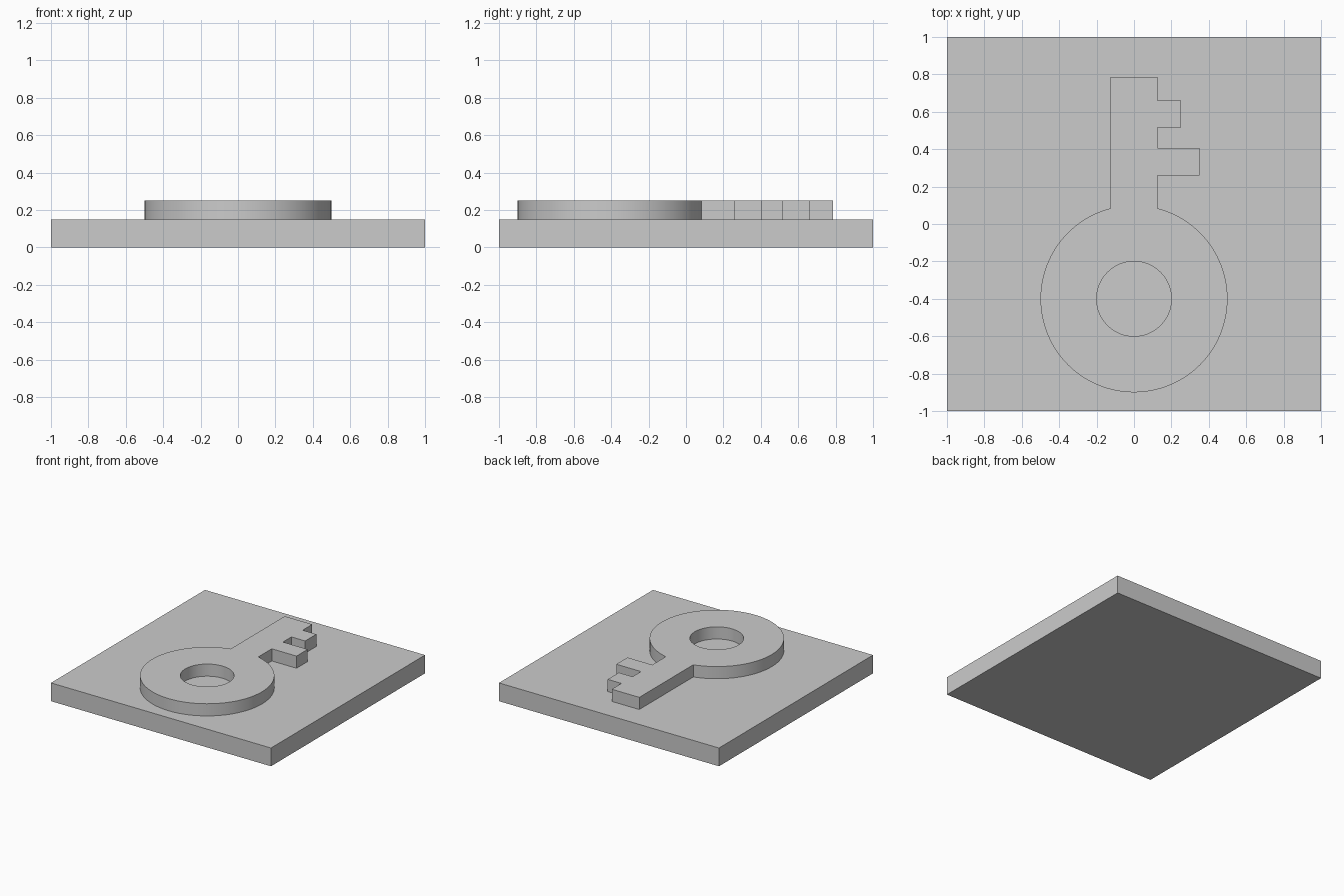
import bpy
import bmesh
from math import asin, cos, pi, sin

if "Cube" in bpy.data.objects:
    bpy.data.objects.remove(bpy.data.objects["Cube"], do_unlink=True)

# One plain grey for everything
grey = bpy.data.materials.new("plain_grey")
grey.use_nodes = True
colour = (0.6, 0.6, 0.6, 1)
grey.diffuse_color = colour
grey.node_tree.nodes["Principled BSDF"].inputs["Base Color"].default_value = colour

BASE_TOP, KEY_TOP = 0.15, 0.25
BOW_Y, BOW_R, HOLE_R, SHAFT = -0.4, 0.5, 0.2, 0.125


def arc(radius, start, sweep, count):
    """Points along an arc around the centre of the bow."""
    angles = [start + sweep * i / count for i in range(count + 1)]
    return [(radius * cos(a), BOW_Y + radius * sin(a)) for a in angles]


def plate(name, loops, bottom, top):
    """Fill closed outlines (outer edge and holes) and extrude them upward."""
    bm = bmesh.new()
    for loop in loops:
        verts = [bm.verts.new((x, y, bottom)) for x, y in loop]
        for a, b in zip(verts, verts[1:] + verts[:1]):
            bm.edges.new((a, b))
    bmesh.ops.triangle_fill(bm, edges=bm.edges[:], use_beauty=True)
    raised = bmesh.ops.extrude_face_region(bm, geom=bm.faces[:], use_keep_orig=True)
    new_verts = [g for g in raised["geom"] if isinstance(g, bmesh.types.BMVert)]
    bmesh.ops.translate(bm, verts=new_verts, vec=(0, 0, top - bottom))
    bmesh.ops.recalc_face_normals(bm, faces=bm.faces[:])
    mesh = bpy.data.meshes.new(name)
    bm.to_mesh(mesh)
    bm.free()
    mesh.materials.append(grey)
    obj = bpy.data.objects.new(name, mesh)
    bpy.context.collection.objects.link(obj)
    return obj


# Square base slab
plate("base_slab", [[(-1, -1), (1, -1), (1, 1), (-1, 1)]], 0, BASE_TOP)

# Key outline: round bow, open at the back where the shaft leaves it
gap = asin(SHAFT / BOW_R)
outline = arc(BOW_R, pi / 2 + gap, 2 * (pi - gap), 96)

# Right edge of the shaft with two teeth, then the square tip
for near, far, reach in [(0.26, 0.405, 0.35), (0.515, 0.66, 0.25)]:
    outline += [(SHAFT, near), (reach, near), (reach, far), (SHAFT, far)]
outline += [(SHAFT, 0.785), (-SHAFT, 0.785)]

# Round hole through the bow
hole = arc(HOLE_R, 0, 2 * pi, 64)[:-1]

key = plate("raised_key", [outline, hole], BASE_TOP, KEY_TOP)
bpy.ops.object.select_all(action="DESELECT")
key.select_set(True)
bpy.context.view_layer.objects.active = key
bpy.ops.object.shade_smooth_by_angle(angle=pi / 6)
